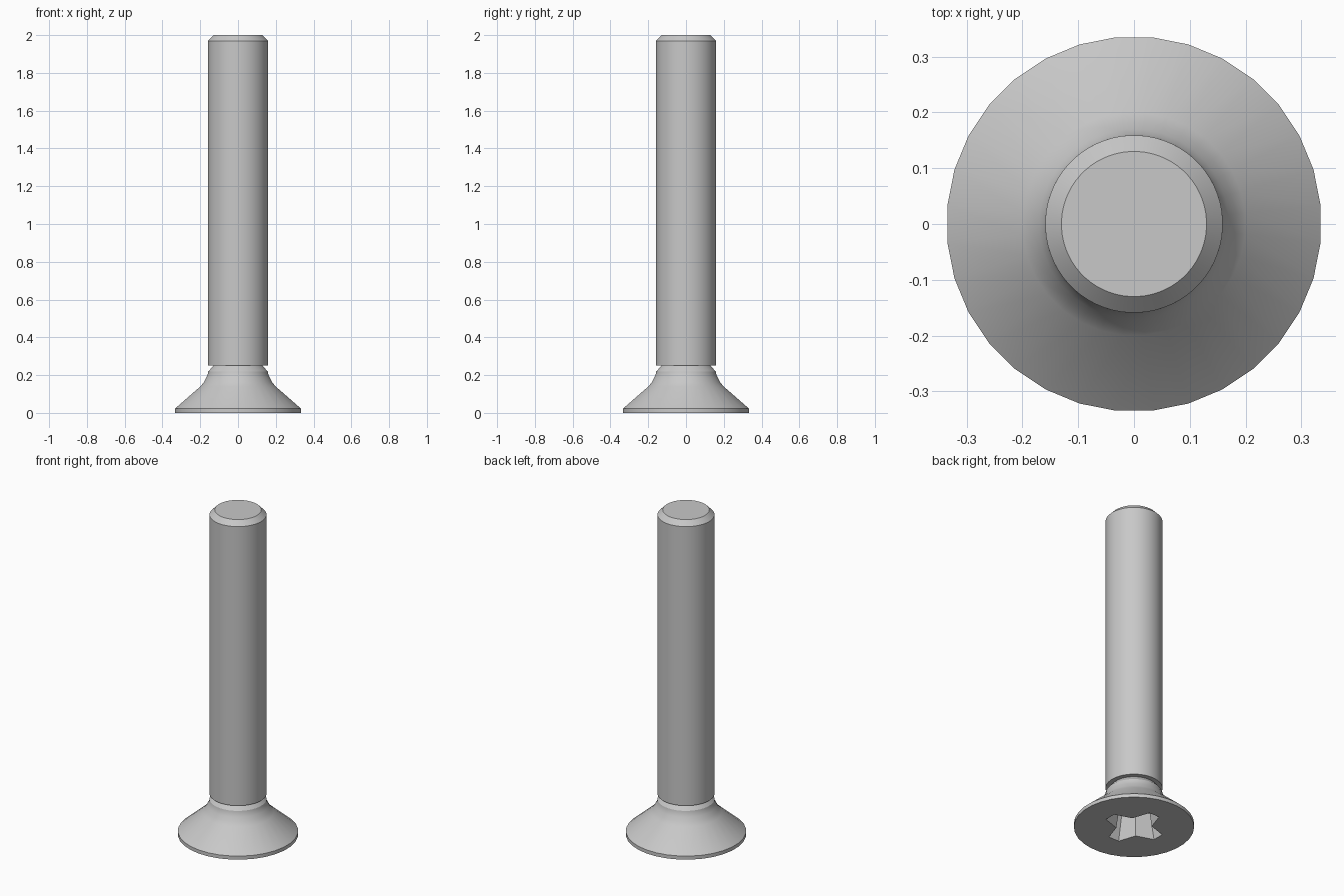
import bpy, bmesh, math

cube = bpy.data.objects.get("Cube")
if cube:
    bpy.data.objects.remove(cube, do_unlink=True)

steel = bpy.data.materials.new("grey steel")
steel.use_nodes = True
steel.diffuse_color = (0.58, 0.58, 0.58, 1)
steel.node_tree.nodes["Principled BSDF"].inputs["Base Color"].default_value = (0.58, 0.58, 0.58, 1)


def add_stack(name, rings):
    """Closed solid made from a stack of equal-sized rings of points."""
    bm = bmesh.new()
    loops = [[bm.verts.new(p) for p in ring] for ring in rings]
    n = len(loops[0])
    for low, high in zip(loops, loops[1:]):
        for i in range(n):
            j = (i + 1) % n
            bm.faces.new((low[i], low[j], high[j], high[i]))
    bm.faces.new(loops[0][::-1])
    bm.faces.new(loops[-1])
    bmesh.ops.recalc_face_normals(bm, faces=bm.faces[:])
    mesh = bpy.data.meshes.new(name)
    bm.to_mesh(mesh)
    bm.free()
    mesh.materials.append(steel)
    obj = bpy.data.objects.new(name, mesh)
    bpy.context.collection.objects.link(obj)
    return obj


def lathe(name, profile, sides):
    """Turned solid from (radius, height) pairs."""
    angles = [math.tau * (i + 0.5) / sides for i in range(sides)]
    return add_stack(name, [[(r * math.cos(a), r * math.sin(a), z) for a in angles]
                            for r, z in profile])


def select_only(obj):
    bpy.ops.object.select_all(action='DESELECT')
    obj.select_set(True)
    bpy.context.view_layer.objects.active = obj


# Shank with a chamfered end
shank = lathe("shank", [(0.159, 0.25), (0.159, 1.97), (0.13, 2.0)], 64)

# Countersunk head with a filleted neck and chamfered collar
head = lathe("countersunk_head", [
    (0.336, 0), (0.336, 0.022), (0.2, 0.14), (0.182, 0.162),
    (0.17, 0.185), (0.162, 0.2), (0.159, 0.218), (0.129, 0.252)], 32)

# Tapered cross-shaped drive recess
def cross_ring(scale, z):
    ring = []
    for k in range(4):
        c, s = math.cos(k * math.pi / 2), math.sin(k * math.pi / 2)
        for x, y in ((0.175, -0.035), (0.175, 0.035), (0.07, 0.07)):
            ring.append((scale * (x * c - y * s), scale * (x * s + y * c), z))
    return ring


cutter = add_stack("recess_cutter", [cross_ring(1.03, -0.02), cross_ring(0.8, 0.15)])
cutter.hide_render = True
cut = head.modifiers.new("drive recess", 'BOOLEAN')
cut.operation = 'DIFFERENCE'
cut.solver = 'EXACT'
cut.object = cutter
select_only(head)
bpy.ops.object.modifier_apply(modifier=cut.name)
bpy.data.objects.remove(cutter, do_unlink=True)

# Smooth round surfaces, crisp edges
for part in (shank, head):
    select_only(part)
    bpy.ops.object.shade_smooth_by_angle(angle=math.radians(28))
